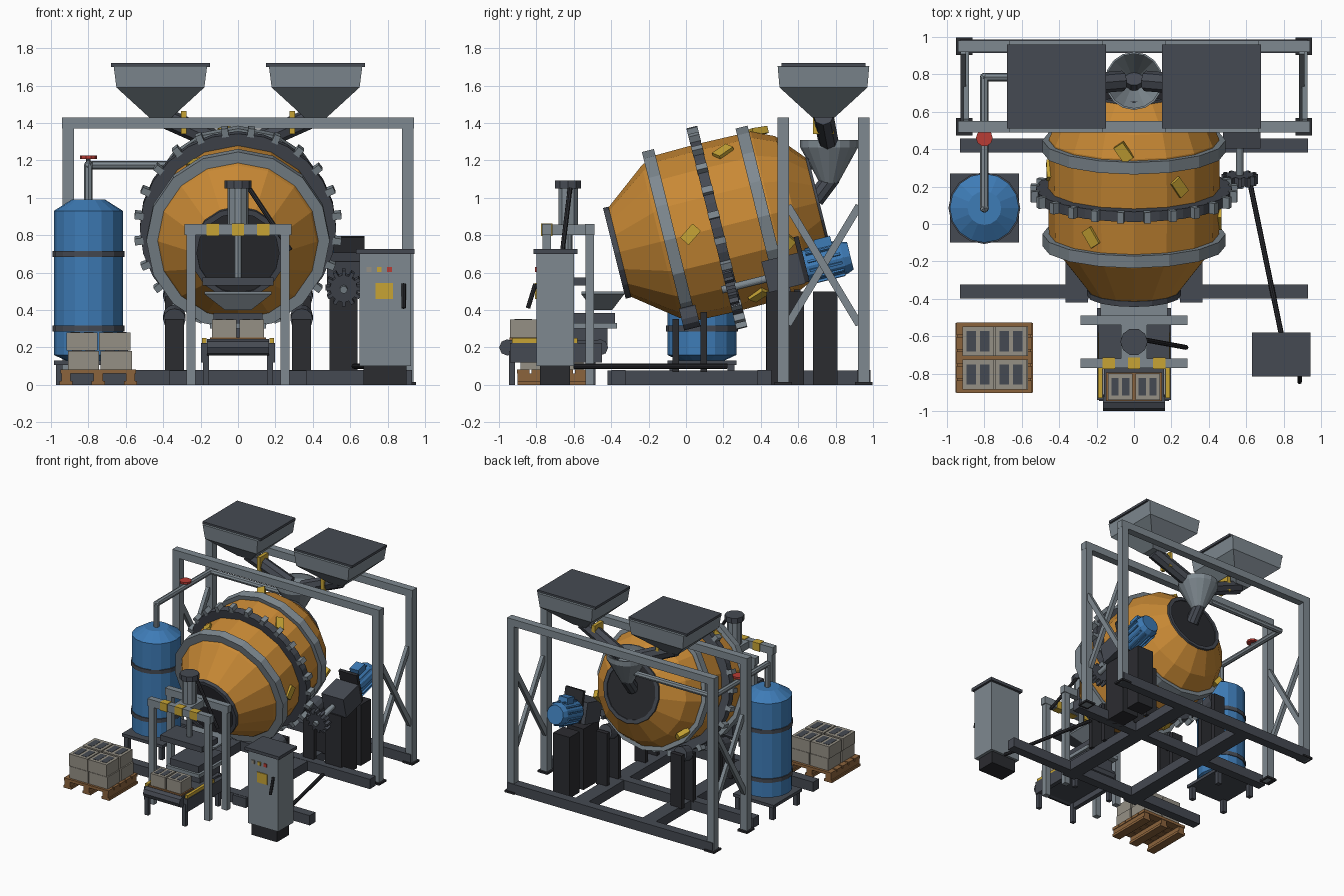
import bpy, bmesh
from math import sin, cos, pi, radians
from mathutils import Matrix, Vector

if "Cube" in bpy.data.objects:
    bpy.data.objects.remove(bpy.data.objects["Cube"])


def material(name, r, g, b):
    m = bpy.data.materials.new(name)
    m.use_nodes = True
    m.diffuse_color = (r, g, b, 1)
    m.node_tree.nodes["Principled BSDF"].inputs["Base Color"].default_value = (r, g, b, 1)
    return m


ORANGE = material("drum orange", .58, .25, .035)
STEEL = material("steel grey", .21, .25, .28)
DARK = material("dark grey", .06, .068, .085)
BLACK = material("near black", .024, .025, .03)
BLUE = material("tank blue", .048, .2, .47)
YELLOW = material("safety yellow", .57, .37, .035)
RED = material("valve red", .48, .045, .035)
CONCRETE = material("concrete", .3, .28, .235)
WOOD = material("pallet wood", .26, .125, .045)


def finish(name, mat, bm, matrix=None):
    if matrix:
        bm.transform(matrix)
    bmesh.ops.recalc_face_normals(bm, faces=bm.faces)
    me = bpy.data.meshes.new(name)
    bm.to_mesh(me)
    bm.free()
    me.materials.append(mat)
    ob = bpy.data.objects.new(name, me)
    bpy.context.collection.objects.link(ob)
    return ob


def box(name, mat, x, y, z, matrix=None):
    """Box from three (low, high) ranges."""
    bm = bmesh.new()
    bmesh.ops.create_cube(bm, size=1)
    for v in bm.verts:
        v.co = [(a + b) / 2 + c * (b - a) for (a, b), c in zip((x, y, z), v.co)]
    return finish(name, mat, bm, matrix)


def lathe(name, mat, profile, matrix=None, n=16, closed=False):
    """Turn (radius, height) points around local z, from a vertex on +x."""
    bm = bmesh.new()
    rings = [[bm.verts.new((r * cos(2 * pi * i / n), r * sin(2 * pi * i / n), h))
              for i in range(n)] for r, h in profile]
    pairs = list(zip(rings, rings[1:]))
    if closed:
        pairs.append((rings[-1], rings[0]))
    else:
        bm.faces.new(rings[0])
        bm.faces.new(rings[-1])
    for a, b in pairs:
        for i in range(n):
            j = (i + 1) % n
            bm.faces.new((a[i], a[j], b[j], b[i]))
    return finish(name, mat, bm, matrix)


def rod(name, mat, a, b, r, n=8):
    a, b = Vector(a), Vector(b)
    m = Matrix.Translation(a) @ (b - a).to_track_quat('Z', 'Y').to_matrix().to_4x4()
    return lathe(name, mat, [(r, 0), (r, (b - a).length)], m, n)


def taper(name, mat, levels, centre):
    """Stacked rectangles given as (half x, half y, z)."""
    bm = bmesh.new()
    loops = [[bm.verts.new((centre[0] + sx * hx, centre[1] + sy * hy, z))
              for sx, sy in ((-1, -1), (1, -1), (1, 1), (-1, 1))] for hx, hy, z in levels]
    bm.faces.new(loops[0])
    bm.faces.new(loops[-1])
    for a, b in zip(loops, loops[1:]):
        for i in range(4):
            bm.faces.new((a[i], a[i - 1], b[i - 1], b[i]))
    return finish(name, mat, bm)


TILT = Matrix.Rotation(radians(-76), 4, 'X')


def tilted(x, y, z):
    return Matrix.Translation((x, y, z)) @ TILT


def around(angle):
    return Matrix.Rotation(angle, 4, 'Z')


# Mixing drum, tyres, girth gear and paddles on the tilted axis
AXIS = tilted(0, .165, .84)
lathe("drum", ORANGE, [(.235, -.55), (.42, -.31), (.455, -.24), (.46, 0), (.455, .3),
                       (.4, .42), (.25, .55)], AXIS)
for s, end in ((-1, "front"), (1, "rear")):
    lathe(end + "_mouth_rim", DARK, [(.25, s * .535), (.25, s * .565), (.22, s * .565), (.22, s * .535)], AXIS, closed=True)
    lathe(end + "_mouth", BLACK, [(.225, s * .55), (.225, s * .556)], AXIS)
    lathe(end + "_tyre", STEEL, [(.49, s * .258 - .033), (.49, s * .258 + .033)], AXIS)
lathe("girth_gear", DARK, [(.525, -.028), (.525, .028)], AXIS, 24)
for i in range(24):
    box("gear_tooth", STEEL, (.51, .557), (-.018, .018), (-.03, .03), AXIS @ around(2 * pi * (i + .5) / 24))
for along, start in ((-.145, 90), (.13, 32), (.335, -7)):
    for k in range(3):
        turn = around(radians(start + 120 * k - 90))
        skew = Matrix.Translation((.45, 0, along)) @ Matrix.Rotation(radians(35), 4, 'X')
        box("drum_paddle", YELLOW, (-.02, .018), (-.03, .03), (-.05, .05), AXIS @ turn @ skew)

# Base skid
for s in (-1, 1):
    box("skid_rail", DARK, (s * .305 - .06, s * .305 + .06), (-.42, .95), (0, .078))
for y in (-.36, .42, .95):
    box("skid_crossbeam", DARK, (-.93, .93), (y - .037, y + .037), (0, .08))

# Support rollers under the tyres
for s in (-1, 1):
    for y, z in ((.02, .36), (.52, .48)):
        lathe("support_roller", DARK, [(.06, -.045), (.06, .045)], tilted(s * .34, y, z), 12)
        for side in (-.075, .075):
            box("roller_stand", BLACK, (s * .34 - .05, s * .34 + .05), (y + side - .018, y + side + .018), (.07, z + .01 + side * .25))

# Rear portal frames with side bracing
for y in (.52, .95):
    box("portal_beam", STEEL, (-.94, .94), (y - .03, y + .03), (1.37, 1.43))
    for s in (-1, 1):
        box("portal_post", STEEL, (s * .908 - .031, s * .908 + .031), (y - .03, y + .03), (0, 1.38))
        box("foot_plate", BLACK, (s * .908 - .045, s * .908 + .045), (y - .047, y + .047), (0, .015))
for s in (-1, 1):
    for t in (-1, 1):
        m = Matrix.Translation((s * .905 + t * .008, .735, .64)) @ Matrix.Rotation(t * radians(31), 4, 'X')
        box("cross_brace", STEEL, (-.015, .015), (-.02, .02), (-.37, .37), m)

# Twin hoppers, chutes and loading funnel
for s in (-1, 1):
    taper("hopper", STEEL, [(.06, .06, 1.43), (.235, .235, 1.59), (.25, .245, 1.705)], (s * .415, .735))
    taper("hopper_cover", DARK, [(.265, .225, 1.7), (.265, .225, 1.72)], (s * .415, .735))
    rod("hopper_chute", DARK, (s * .42, .735, 1.44), (s * .06, .765, 1.28), .055, 8)
    box("chute_gate", YELLOW, (s * .29 - .014, s * .29 + .014), (.68, .79), (1.34, 1.465))
lathe("loading_funnel", STEEL, [(.155, 1.31), (.155, 1.27), (.05, 1.08), (.04, 1.08), (.145, 1.27), (.145, 1.31)],
      Matrix.Translation((0, .765, 0)), 16, True)
rod("funnel_spout", DARK, (0, .78, 1.11), (0, .69, .99), .05, 10)

# Drive: pinion, gearbox, motor and pedestals
PINION = tilted(.565, .24, .52)
lathe("pinion", DARK, [(.075, -.025), (.075, .025)], PINION, 12)
for i in range(12):
    box("pinion_tooth", DARK, (.065, .098), (-.01, .01), (-.025, .025), PINION @ around(pi * i / 6))
lathe("pinion_shaft", STEEL, [(.02, -.05), (.02, .25)], PINION)
DRIVE = tilted(.575, .52, .6)
box("gearbox", DARK, (-.1, .1), (-.085, .085), (-.1, .1), DRIVE)
box("motor_guard", BLACK, (-.065, .1), (-.17, .08), (.1, .125), DRIVE)
lathe("motor", BLUE, [(.09, .12), (.09, .33), (.075, .37)], DRIVE, 12)
box("motor_terminal_box", BLUE, (-.04, .04), (-.13, -.07), (.2, .29), DRIVE)
for i in range(12):
    box("motor_fin", BLUE, (.08, .1), (-.006, .006), (.14, .32), DRIVE @ around(pi * (i + .5) / 6))
for y0, y1 in ((.43, .63), (.68, .81)):
    box("drive_pedestal", BLACK, (.49, .64), (y0, y1), (0, .5))

# Water tank with stand, pipe and valve
TANK = Matrix.Translation((-.8, .085, 0))
lathe("water_tank", BLUE, [(.12, .13), (.185, .16), (.185, .93), (.09, .99)], TANK)
for z in (.3, .7):
    lathe("tank_band", DARK, [(.192, z - .016), (.192, z + .016)], TANK)
box("tank_stand", DARK, (-.985, -.615), (-.1, .27), (.105, .13))
for x in (-.955, -.645):
    for y in (-.07, .24):
        box("stand_leg", DARK, (x - .018, x + .018), (y - .018, y + .018), (0, .11))
PIPE = [(-.8, .085, .97), (-.8, .085, 1.175), (-.8, .785, 1.175), (-.1, .785, 1.175)]
for a, b in zip(PIPE, PIPE[1:]):
    rod("water_pipe", STEEL, a, b, .023)
    bm = bmesh.new()
    bmesh.ops.create_icosphere(bm, subdivisions=1, radius=.027)
    finish("pipe_elbow", STEEL, bm, Matrix.Translation(b))
rod("valve_stem", DARK, (-.8, .46, 1.17), (-.8, .46, 1.215), .012)
rod("valve_wheel", RED, (-.8, .46, 1.208), (-.8, .46, 1.225), .045, 10)

# Control cabinet and its cable
box("cabinet_plinth", BLACK, (.67, .9), (-.78, -.62), (0, .1))
box("cabinet", STEEL, (.65, .925), (-.8, -.6), (.1, .705))
box("cabinet_cap", DARK, (.632, .943), (-.815, -.58), (.7, .725))
box("cabinet_sign", YELLOW, (.735, .83), (-.806, -.79), (.46, .545))
for x, mat in ((.7, CONCRETE), (.755, YELLOW), (.81, RED)):
    box("cabinet_button", mat, (x - .013, x + .013), (-.808, -.79), (.603, .63))
rod("cabinet_handle", BLACK, (.885, -.805, .54), (.885, -.845, .41), .012)
rod("power_cable", BLACK, (.62, .22, .1), (.79, -.6, .1), .014)

# Block press frame and ram
for y in (-.515, -.745):
    box("press_beam", STEEL, (-.285, .285), (y - .025, y + .025), (.8, .86))
    for s in (-1, 1):
        box("press_post", STEEL, (s * .252 - .024, s * .252 + .024), (y - .022, y + .022), (0, .81))
for x in (-.135, 0, .135):
    box("warning_stripe", YELLOW, (x - .033, x + .033), (-.775, -.715), (.797, .864))
box("ram_bridge", STEEL, (-.07, .07), (-.75, -.5), (.8, .858))
rod("ram_cylinder", STEEL, (0, -.63, .85), (0, -.63, 1.06), .055, 10)
rod("ram_cap", DARK, (0, -.63, 1.05), (0, -.63, 1.093), .073, 10)
rod("ram_rod", STEEL, (0, -.63, .56), (0, -.63, .82), .022)
rod("hydraulic_hose", BLACK, (.06, -.62, 1.05), (.28, -.66, .72), .013)
box("press_head", DARK, (-.19, .19), (-.74, -.53), (.53, .575))

# Discharge chute, mould and conveyor
taper("discharge_chute", STEEL, [(.07, .05, .4), (.18, .115, .485), (.18, .115, .5)], (0, -.445))
box("mould_box", DARK, (-.13, .13), (-.7, -.38), (.33, .385))
box("mould_table", STEEL, (-.15, .15), (-.72, -.37), (.3, .33))
box("table_support", DARK, (-.13, .13), (-.68, -.42), (.2, .3))
box("conveyor_belt", DARK, (-.16, .16), (-.96, -.45), (.165, .24))
for y in (-.955, -.46):
    rod("conveyor_roller", DARK, (-.165, y, .2), (.165, y, .2), .044)
for s in (-1, 1):
    box("conveyor_rail", YELLOW, (s * .18 - .012, s * .18 + .012), (-.93, -.58), (.225, .25))
    box("conveyor_side", DARK, (s * .18 - .018, s * .18 + .018), (-.94, -.45), (.12, .225))
    for y in (-.93, -.5):
        box("conveyor_leg", DARK, (s * .17 - .016, s * .17 + .016), (y - .016, y + .016), (0, .18))


def block(x, y, z, w, d):
    """Hollow concrete block with two dark cells on top."""
    box("concrete_block", CONCRETE, (x - w, x + w), (y - d, y + d), (z, z + .098))
    for s in (-1, 1):
        c = x + s * w * .43
        box("block_cell", DARK, (c - w * .3, c + w * .3), (y - d * .68, y + d * .68), (z + .095, z + .1))


box("product_board", WOOD, (-.15, .15), (-.945, -.795), (.24, .252))
for s in (-1, 1):
    block(s * .073, -.87, .252, .066, .07)

# Pallet of finished blocks
for i in range(5):
    y = -.87 + i * .0775
    box("pallet_plank", WOOD, (-.95, -.545), (y - .034, y + .034), (.06, .083))
for x in (-.92, -.747, -.575):
    box("pallet_bearer", WOOD, (x - .025, x + .025), (-.9, -.53), (.02, .06))
    box("pallet_runner", WOOD, (x - .035, x + .035), (-.9, -.53), (0, .02))
for layer in (0, 1):
    for x in (-.834, -.658):
        for y in (-.805, -.627):
            block(x + .008 * (1 - layer), y, .083 + layer * .1, .084, .08)
